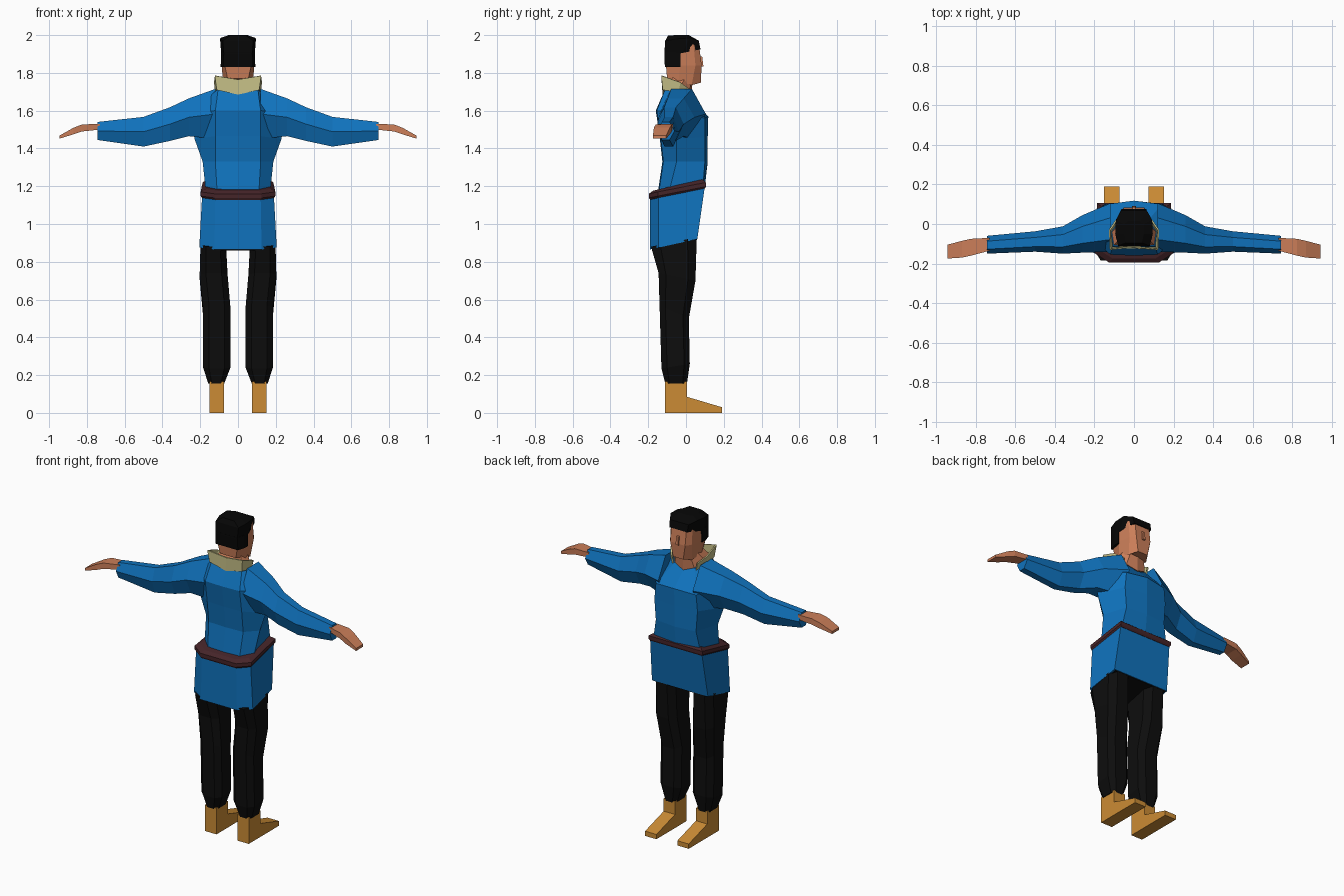
import bpy
import bmesh

cube = bpy.data.objects.get("Cube")
if cube:
    bpy.data.objects.remove(cube, do_unlink=True)


def material(name, rgb):
    m = bpy.data.materials.new(name)
    m.use_nodes = True
    m.diffuse_color = (*rgb, 1)
    m.node_tree.nodes["Principled BSDF"].inputs["Base Color"].default_value = (*rgb, 1)
    return m


BLUE = material("blue_cloth", (0.005, 0.17, 0.51))
SKIN = material("skin", (0.6, 0.21, 0.1))
BLACK = material("black_cloth", (0.004, 0.004, 0.004))
HAIR = material("black_hair", (0.002, 0.002, 0.002))
CREAM = material("cream_collar", (0.58, 0.54, 0.25))
BROWN = material("dark_red_leather", (0.06, 0.018, 0.022))
TAN = material("tan_leather", (0.6, 0.26, 0.035))


def loft(name, rings, mat, closed=True):
    """Skin a list of equal-length point rings with flat faces."""
    bm = bmesh.new()
    rows = [[bm.verts.new(p) for p in ring] for ring in rings]
    n = len(rows[0])
    for a, b in zip(rows, rows[1:]):
        for i in range(n if closed else n - 1):
            j = (i + 1) % n
            bm.faces.new((a[i], a[j], b[j], b[i]))
    if closed:
        bm.faces.new(rows[0])
        bm.faces.new(rows[-1])
    bmesh.ops.recalc_face_normals(bm, faces=bm.faces)
    mesh = bpy.data.meshes.new(name)
    bm.to_mesh(mesh)
    bm.free()
    mesh.materials.append(mat)
    ob = bpy.data.objects.new(name, mesh)
    bpy.context.collection.objects.link(ob)
    return ob


def sym(half):
    """Complete a half ring, given back to front, across x = 0."""
    return [(-x, y, z) for x, y, z in reversed(half) if x > 0] + list(half)


def sym_loft(name, halves, mat, closed=True):
    return loft(name, [sym(h) for h in halves], mat, closed)


def pair(name, rings, mat):
    """A limb part on both sides."""
    for side, s in (("left", 1), ("right", -1)):
        loft(f"{side}_{name}", [[(s * x, y, z) for x, y, z in r] for r in rings], mat)


# Shirt body, waist to neckline
neckline = [(0, -.115, 1.69), (.105, -.11, 1.715), (.115, -.04, 1.71), (.07, .015, 1.675), (0, .03, 1.65)]
sym_loft("shirt_body", [
    [(0, -.15, 1.16), (.11, -.145, 1.16), (.17, -.09, 1.17), (.165, .09, 1.2), (0, .1, 1.2)],
    [(0, -.125, 1.33), (.12, -.12, 1.33), (.187, -.05, 1.33), (.14, .1, 1.33), (0, .115, 1.33)],
    [(0, -.14, 1.465), (.12, -.135, 1.465), (.23, -.05, 1.45), (.15, .1, 1.46), (0, .115, 1.46)],
    [(0, -.16, 1.6), (.12, -.155, 1.6), (.25, -.04, 1.59), (.14, .1, 1.56), (0, .118, 1.57)],
    neckline], BLUE)

# Shirt skirt below the belt, with dark trousers filling its hem
hem = [(.125, -.19, .865), (.205, -.145, .875), (.195, .06, .92)]
waist = [(.12, -.19, 1.14), (.19, -.145, 1.15), (.18, .1, 1.2)]
sym_loft("shirt_skirt", [hem, waist], BLUE)
sym_loft("trouser_seat", [[(x * .95, y * .95, z + dz) for x, y, z in hem] for dz in (-.004, .1)], BLACK)


# Belt: a tilted band with a flared middle
def belt_ring(scale, dz):
    return [(x * scale, -.04 + (y + .04) * scale, z + dz) for x, y, z in waist]


sym_loft("belt", [belt_ring(1, -.012), belt_ring(1.04, -.002),
                  belt_ring(1.04, .02), belt_ring(.9, .036)], BROWN)


# Sleeves: hexagonal sections along x
def arm_ring(x, y0, y1, z0, z1):
    m, d = (z0 + z1) / 2, y1 - y0
    a, b = y0 + .25 * d, y0 + .7 * d
    return [(x, a, z1), (x, b, z1), (x, y1, m), (x, b, z0), (x, a, z0), (x, y0, m)]


pair("sleeve", [arm_ring(*r) for r in (
    (.12, -.14, .105, 1.45, 1.715),
    (.26, -.145, .045, 1.465, 1.665),
    (.36, -.15, -.012, 1.44, 1.618),
    (.5, -.14, -.037, 1.41, 1.567),
    (.745, -.15, -.06, 1.445, 1.54))], BLUE)


# Hands: flat bent mitts
def box_ring(x, y0, y1, z0, z1):
    return [(x, y0, z0), (x, y1, z0), (x, y1, z1), (x, y0, z1)]


pair("hand", [box_ring(*r) for r in (
    (.73, -.135, -.07, 1.5, 1.53),
    (.825, -.16, -.075, 1.49, 1.527),
    (.87, -.17, -.085, 1.475, 1.51),
    (.945, -.175, -.105, 1.452, 1.468))], SKIN)


# Trouser legs: chamfered sections along z
def leg_ring(x0, x1, y0, y1, zb, zf):
    c, e = (x1 - x0) * .22, (y1 - y0) * .2
    pts = [(x0 + c, y0), (x1 - c, y0), (x1, y0 + e), (x1, y1 - e),
           (x1 - c, y1), (x0 + c, y1), (x0, y1 - e), (x0, y0 + e)]
    return [(x, y, zb + (zf - zb) * (y - y0) / (y1 - y0)) for x, y in pts]


pair("trouser_leg", [leg_ring(*r) for r in (
    (.065, .198, -.185, .057, .88, .93),
    (.055, .203, -.145, .05, .74, .7),
    (.04, .185, -.14, .015, .57, .5),
    (.04, .185, -.13, .02, .235, .26),
    (.073, .157, -.11, .005, .155, .155))], BLACK)

# Boots: an extruded side profile
profile = [(-.11, 0), (.19, 0), (.19, .03), (.005, .085), (.005, .165), (-.11, .165)]
pair("boot", [[(x, y, z) for y, z in profile] for x in (.073, .152)], TAN)

# Neck and bare throat inside the collar
sym_loft("neck", [
    [(x * .97, y * .97, z + .004) for x, y, z in neckline],
    [(0, -.07, 1.79), (.06, -.06, 1.79), (.065, 0, 1.78), (.045, .03, 1.77), (0, .035, 1.77)]], SKIN)

# Collar: an open band, low at the throat
collar = sym_loft("collar", [
    [(0, -.12, 1.685), (.11, -.12, 1.71), (.118, -.04, 1.7), (.08, .015, 1.67)],
    [(0, -.115, 1.765), (.12, -.128, 1.785), (.123, -.03, 1.75), (.09, .018, 1.715)]], CREAM, False)
thick = collar.modifiers.new("thickness", "SOLIDIFY")
thick.thickness = .008
thick.offset = 0

# Head and nose
sym_loft("head", [
    [(.055, -.1, 1.77), (.08, -.04, 1.755), (.065, .03, 1.735), (.035, .078, 1.748)],
    [(.07, -.106, 1.84), (.086, -.03, 1.84), (.075, .05, 1.84), (.052, .083, 1.84)],
    [(.07, -.1, 1.95), (.084, -.03, 1.95), (.075, .04, 1.95), (.052, .07, 1.94)]], SKIN)
sym_loft("nose", [
    [(.012, .07, 1.83), (.01, .092, 1.835)],
    [(.008, .07, 1.89), (.006, .086, 1.885)]], SKIN)

# Hair: a cap over the crown and a lower block behind the ears
sym_loft("hair_crown", [
    [(.075, -.115, 1.9), (.089, -.05, 1.9), (.089, -.02, 1.905), (.062, .077, 1.925)],
    [(.08, -.11, 1.97), (.095, -.05, 1.98), (.092, .02, 1.985), (.065, .068, 1.97)],
    [(.04, -.095, 1.998), (.05, -.05, 2), (.05, 0, 2), (.03, .015, 2)]], HAIR)
sym_loft("hair_back", [
    [(.078, -.112, 1.83), (.092, -.065, 1.83), (.092, -.03, 1.83)],
    [(.075, -.115, 1.91), (.089, -.065, 1.91), (.089, -.03, 1.91)]], HAIR)
